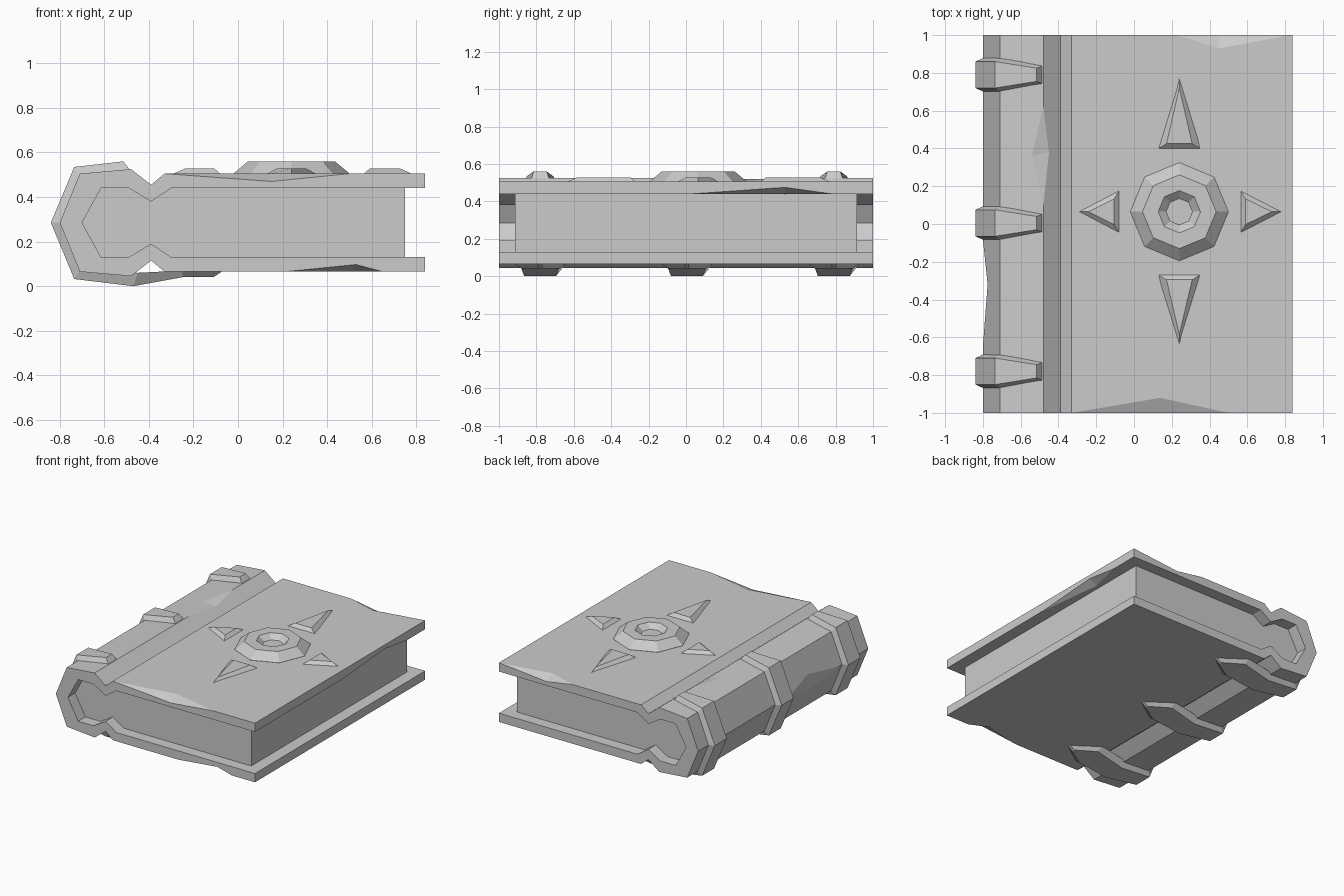
import bpy, bmesh, math
from mathutils import Vector

if "Cube" in bpy.data.objects:
    bpy.data.objects.remove(bpy.data.objects["Cube"])

grey = bpy.data.materials.new("stone_grey")
grey.diffuse_color = (0.6, 0.6, 0.6, 1)
grey.use_nodes = True
grey.node_tree.nodes["Principled BSDF"].inputs["Base Color"].default_value = grey.diffuse_color


def make(name, verts, faces):
    me = bpy.data.meshes.new(name)
    me.from_pydata(verts, [], faces)
    bm = bmesh.new()
    bm.from_mesh(me)
    bmesh.ops.recalc_face_normals(bm, faces=bm.faces)
    bm.to_mesh(me)
    bm.free()
    me.materials.append(grey)
    ob = bpy.data.objects.new(name, me)
    bpy.context.collection.objects.link(ob)
    return ob


def loft(rings, closed=False):
    """Faces joining equal rings of points, capped unless closed."""
    n, m = len(rings[0]), len(rings)
    verts = [p for r in rings for p in r]
    faces = []
    for i in range(m if closed else m - 1):
        j = (i + 1) % m
        for k in range(n):
            l = (k + 1) % n
            faces.append((i * n + k, i * n + l, j * n + l, j * n + k))
    if not closed:
        faces += [tuple(range(n)), tuple(range((m - 1) * n, m * n))]
    return verts, faces


def extrude_y(name, profile, y):
    return make(name, *loft([[(x, s * y, z) for x, z in profile] for s in (-1, 1)]))


MID = 0.285
def mirrored(half):
    """Complete an upper profile half with its reflection about mid height."""
    return half + [(x, 2 * MID - z) for x, z in reversed(half) if z != MID]


# Cover: one folded shell with hinge grooves and an angular spine
outer = mirrored([(0.84, 0.505), (-0.33, 0.505), (-0.39, 0.455), (-0.48, 0.525),
                  (-0.71, 0.505), (-0.80, MID)])
inner = [(-0.30, 0.44), (-0.39, 0.38), (-0.49, 0.44), (-0.615, 0.44), (-0.70, MID)]
inside = mirrored([(0.84, 0.44)] + inner)
cover = extrude_y("cover", outer + inside[::-1], 1.0)

# Page block
extrude_y("pages", mirrored([(0.75, 0.44)] + inner), 0.915)

# Chips knocked out of the cover edges: edge ends a, b and depth points p, q
chips = [
    ((-0.33, -1, 0.505), (0.50, -1, 0.505), (0.15, -1, 0.47), (0.14, -0.92, 0.505)),
    ((0.23, 1, 0.505), (0.83, 1, 0.505), (0.45, 1, 0.47), (0.45, 0.93, 0.505)),
    ((0.21, -1, 0.065), (0.65, -1, 0.065), (0.53, -1, 0.097), (0.50, -0.93, 0.065)),
    ((0.84, 0.03, 0.44), (0.84, 0.78, 0.44), (0.84, 0.53, 0.475), (0.78, 0.53, 0.44)),
    ((-0.48, 0.10, 0.525), (-0.48, 0.62, 0.525), (-0.45, 0.38, 0.5017), (-0.54, 0.36, 0.5198)),
    ((-0.80, -0.65, MID), (-0.80, -0.08, MID), (-0.775, -0.32, 0.346), (-0.775, -0.32, 0.224)),
]
cv, cf = [], []
for chip in chips:
    a, b, p, q = map(Vector, chip)
    d = (p - q) * 0.4
    i = len(cv)
    cv += [a, b, p + d, q - d]
    cf += [(i, i + 1, i + 2), (i, i + 3, i + 1), (i, i + 2, i + 3), (i + 1, i + 3, i + 2)]
cutter = make("chip_cutter", cv, cf)
cutter.hide_render = True
mod = cover.modifiers.new("chips", 'BOOLEAN')
mod.operation = 'DIFFERENCE'
mod.solver = 'EXACT'
mod.object = cutter
bpy.context.view_layer.objects.active = cover
bpy.ops.object.modifier_apply(modifier=mod.name)
bpy.data.objects.remove(cutter)

# Spine straps: top x, z, half width, then base x, z, half width
sections = [
    (-0.515, 0.56, 0.035, -0.48, 0.515, 0.05),
    (-0.735, 0.535, 0.07, -0.70, 0.49, 0.095),
    (-0.84, MID, 0.07, -0.785, MID, 0.095),
    (-0.735, 0.032, 0.07, -0.70, 0.08, 0.095),
    (-0.47, 0.0, 0.085, -0.45, 0.06, 0.105),
    (-0.25, 0.04, 0.10, -0.25, 0.07, 0.14),
    (-0.11, 0.04, 0.012, -0.07, 0.067, 0.008),
]
for label, y in (("front", -0.78), ("middle", 0.005), ("back", 0.79)):
    rings = [[(bx, y - bw, bz), (tx, y - tw, tz), (tx, y + tw, tz), (bx, y + bw, bz)]
             for tx, tz, tw, bx, bz, bw in sections]
    make(label + "_strap", *loft(rings))

# Octagonal medallion with a sunken centre
CX, CY = 0.24, 0.065
rings = []
for r, z in ((0.26, 0.50), (0.26, 0.506), (0.195, 0.56), (0.112, 0.56), (0.07, 0.525)):
    rings.append([(CX + r * math.cos(k * math.pi / 4), CY + r * math.sin(k * math.pi / 4), z)
                  for k in range(8)])
make("medallion", *loft(rings))

# Four bevelled compass points: direction, base distance, tip distance
for label, ang, near, far in (("right", 0, 0.32, 0.55), ("back", 90, 0.33, 0.715),
                              ("left", 180, 0.315, 0.54), ("front", 270, 0.33, 0.71)):
    c, s = math.cos(math.radians(ang)), math.sin(math.radians(ang))
    tri = lambda n, f, w, z: [(CX + c * u - s * v, CY + s * u + c * v, z)
                              for u, v in ((n, -w), (f, 0), (n, w))]
    make(label + "_compass_point", *loft([
        tri(near, far, 0.118, 0.50),
        tri(near + 0.03, far - 0.06, 0.068, 0.527)]))
